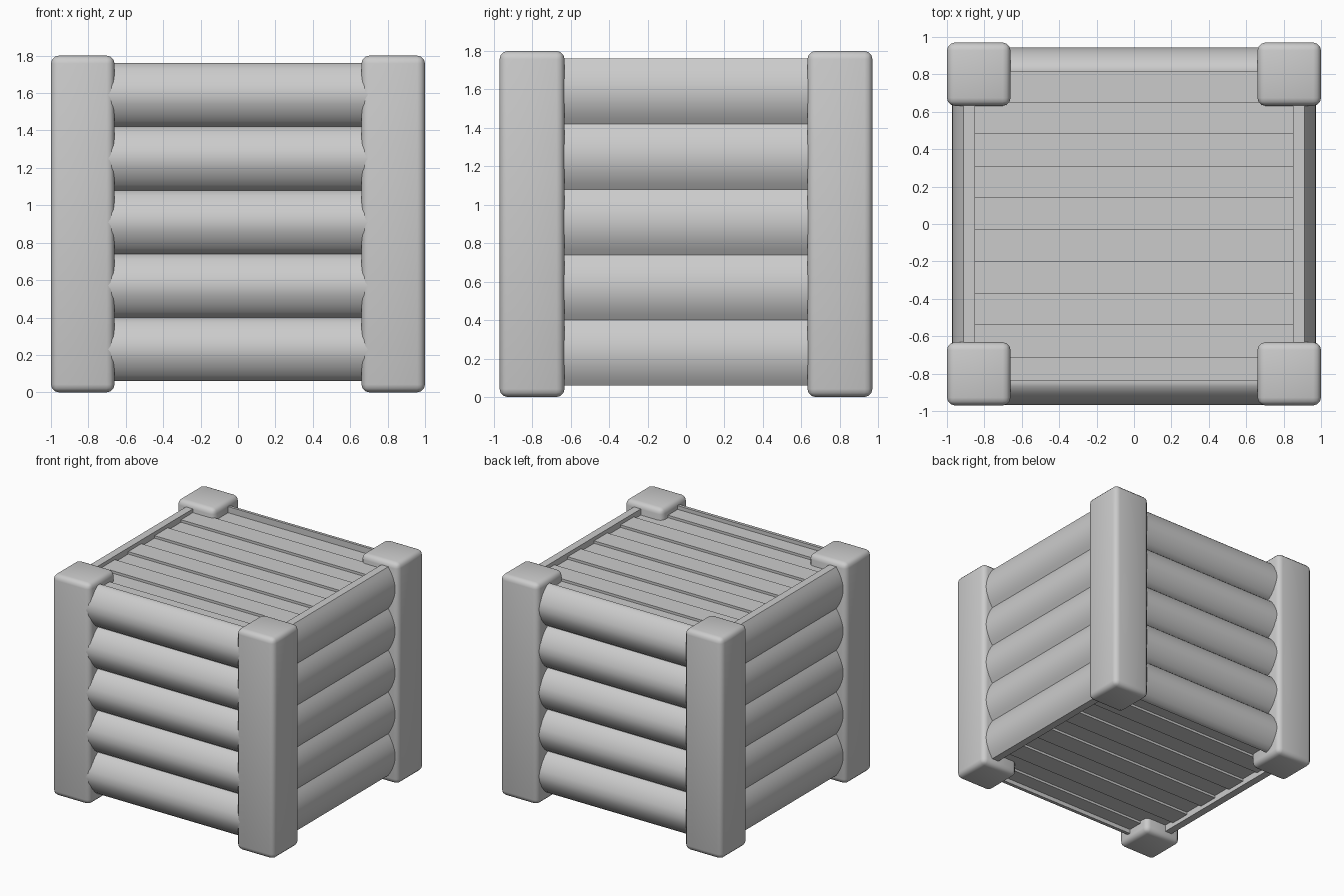
import bpy, bmesh, math
from mathutils import Vector

if "Cube" in bpy.data.objects:
    bpy.data.objects.remove(bpy.data.objects["Cube"])


def finish(bm, name, angle=30):
    bmesh.ops.recalc_face_normals(bm, faces=bm.faces)
    me = bpy.data.meshes.new(name)
    bm.to_mesh(me)
    bm.free()
    ob = bpy.data.objects.new(name, me)
    bpy.context.collection.objects.link(ob)
    bpy.ops.object.select_all(action='DESELECT')
    ob.select_set(True)
    bpy.context.view_layer.objects.active = ob
    bpy.ops.object.shade_smooth_by_angle(angle=math.radians(angle))
    return ob


def box(name, x0, x1, y0, y1, z0, z1, bevel=0.0):
    bm = bmesh.new()
    bmesh.ops.create_cube(bm, size=1)
    for v in bm.verts:
        v.co = Vector(((x0 + x1) / 2 + v.co.x * (x1 - x0),
                       (y0 + y1) / 2 + v.co.y * (y1 - y0),
                       (z0 + z1) / 2 + v.co.z * (z1 - z0)))
    if bevel:
        bmesh.ops.bevel(bm, geom=bm.edges[:], offset=bevel, segments=3,
                        profile=0.5, affect='EDGES')
    return finish(bm, name, 45)


def plank(name, half_len, profile, zc, place):
    """Extrude a (distance out, height) profile along the wall."""
    bm = bmesh.new()
    ends = [[bm.verts.new(place(s * half_len, d, zc + h)) for d, h in profile]
            for s in (-1, 1)]
    n = len(profile)
    for i in range(n):
        j = (i + 1) % n
        bm.faces.new((ends[0][i], ends[0][j], ends[1][j], ends[1][i]))
    bm.faces.new(ends[0])
    bm.faces.new(ends[1])
    return finish(bm, name, 50)


def bulged(inner, base, half):
    """Closed section: flat inside, symmetric bulge outside."""
    outer = [(base + d, h) for h, d in half]
    low = [(d, -h) for d, h in outer[1:]]
    return [(inner, 0.17)] + outer[::-1] + low + [(inner, -0.17)]


# corner posts
for sx in (-1, 1):
    for sy in (-1, 1):
        xs = sorted((sx * 0.66, sx * 1.0))
        ys = sorted((sy * 0.632, sy * 0.97))
        name = ("front" if sy < 0 else "back") + ("_left" if sx < 0 else "_right") + "_post"
        box(name, *xs, *ys, 0, 1.8, 0.042)

# wall planks: full bulge on front and back, gentler at the sides
full = [(0, .118), (.05, .108), (.10, .084), (.14, .052), (.165, .02), (.17, 0)]
gentle = [(.17 * i / 6, .06 * (1 - (i / 6) ** 2)) for i in range(7)]
front_section = bulged(0.835, 0.85, full)
back_section = bulged(0.815, 0.827, full)
side_section = bulged(0.85, 0.912, gentle)
for i in range(5):
    zc = 0.23 + 0.34 * i
    plank(f"front_plank_{i}", 0.75, front_section, zc, lambda t, d, z: (t, -d, z))
    plank(f"back_plank_{i}", 0.75, back_section, zc, lambda t, d, z: (t, d, z))
    plank(f"left_plank_{i}", 0.75, side_section, zc, lambda t, d, z: (-d, t, z))
    plank(f"right_plank_{i}", 0.75, side_section, zc, lambda t, d, z: (d, t, z))

# lid and floor slats, alternately raised
for i in range(10):
    y1 = 0.82 - 0.17 * i
    y0 = max(y1 - 0.17, -0.84)
    step = 0.02 * (i % 2)
    box(f"lid_slat_{i}", -0.85, 0.85, y0, y1, 1.65 + step, 1.71 + step)
    box(f"floor_slat_{i}", -0.85, 0.85, y0, y1, 0.115 - step, 0.175 - step)
